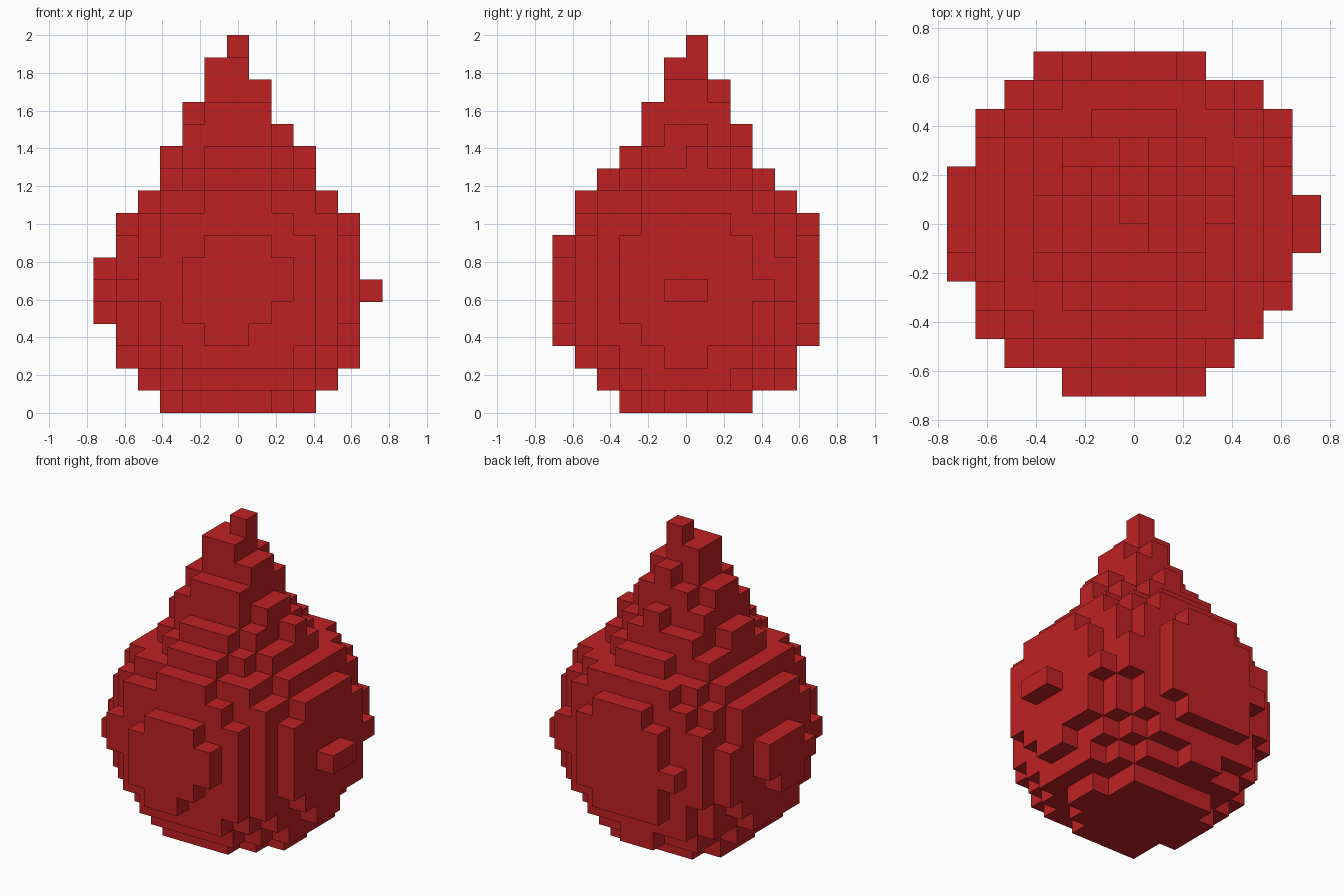
import bpy
import bmesh
from mathutils import Vector

cube = bpy.data.objects.get("Cube")
if cube:
    bpy.data.objects.remove(cube, do_unlink=True)

# Grid of small cubes: 13 wide, 12 deep, 17 high
COUNT = (13, 12, 17)
CELL = 2 / COUNT[2]
AXIS = Vector((-0.015, 0.015))

# Squared radius of each round layer, from the base to the tip
LAYERS = [0.147, 0.28, 0.38, 0.452, 0.495, 0.528, 0.51, 0.473, 0.42,
          0.33, 0.205, 0.139, 0.087, 0.057, 0.03, 0.016, 0.004]


def centre(cell):
    i, j, k = cell
    return Vector(((i + 0.5 - COUNT[0] / 2) * CELL,
                   (j + 0.5 - COUNT[1] / 2) * CELL,
                   (k + 0.5) * CELL))


def filled(cell):
    return (centre(cell).xy - AXIS).length_squared <= LAYERS[cell[2]]


cells = {(i, j, k)
         for i in range(COUNT[0])
         for j in range(COUNT[1])
         for k in range(COUNT[2]) if filled((i, j, k))}

# Droplet skin: one square wherever a filled cell meets empty space
bm = bmesh.new()
for cell in sorted(cells):
    for axis in range(3):
        for sign in (-1, 1):
            side = list(cell)
            side[axis] += sign
            if tuple(side) in cells:
                continue
            normal, u, v = Vector((0, 0, 0)), Vector((0, 0, 0)), Vector((0, 0, 0))
            normal[axis] = sign
            u[(axis + 1) % 3] = 1
            v[(axis + 2) % 3] = sign
            corners = (-u - v, u - v, u + v, -u + v)
            bm.faces.new([bm.verts.new(centre(cell) + (normal + c) * CELL / 2)
                          for c in corners])
bmesh.ops.remove_doubles(bm, verts=bm.verts, dist=CELL / 100)

mesh = bpy.data.meshes.new("droplet")
bm.to_mesh(mesh)
bm.free()

# Single red material
red = bpy.data.materials.new("deep red")
red.use_nodes = True
color = (0.52, 0.0152, 0.017, 1)
red.diffuse_color = color
for node in red.node_tree.nodes:
    if node.type == 'BSDF_PRINCIPLED':
        node.inputs["Base Color"].default_value = color
mesh.materials.append(red)

droplet = bpy.data.objects.new("droplet", mesh)
bpy.context.scene.collection.objects.link(droplet)
